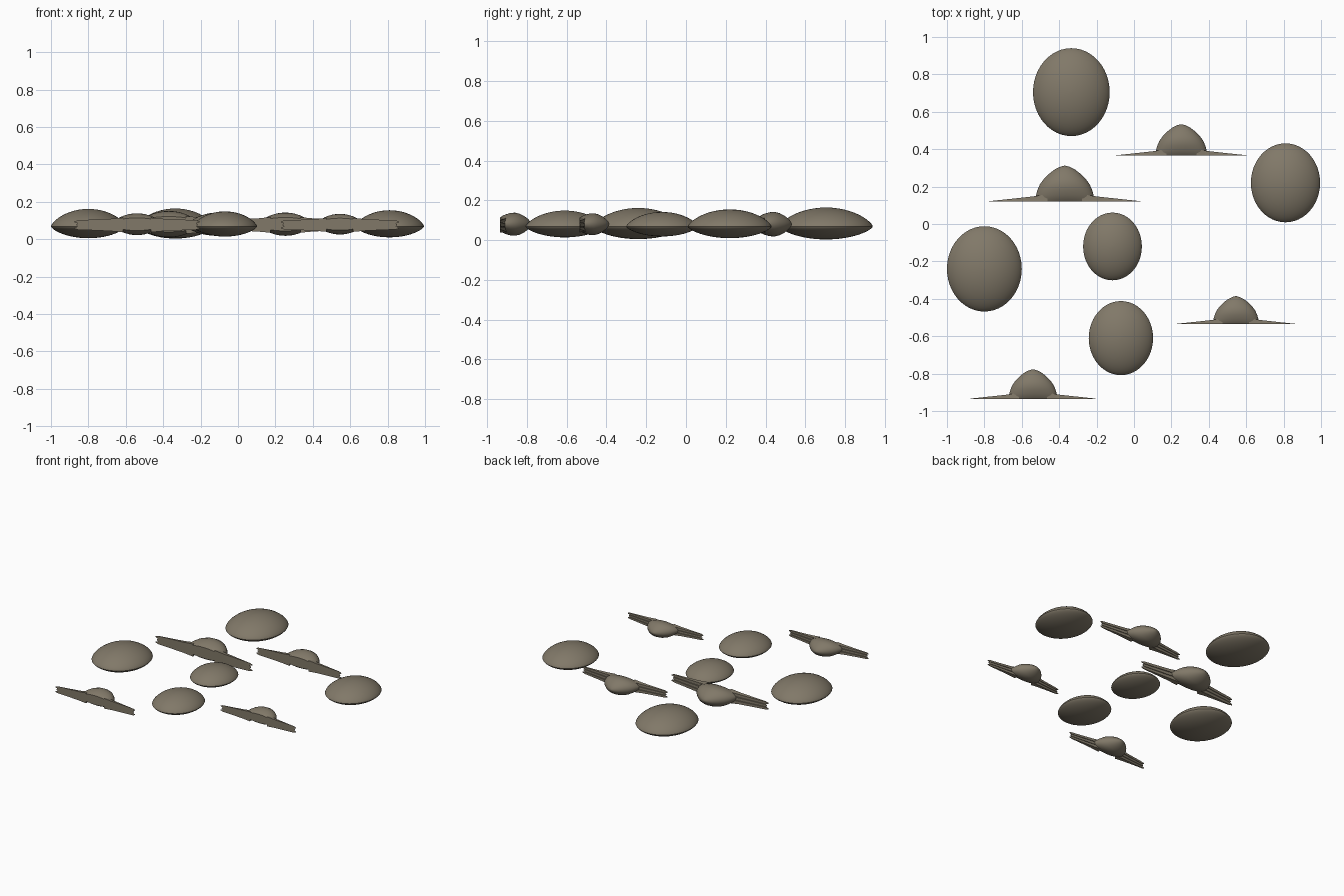
import bpy, bmesh, math

if "Cube" in bpy.data.objects:
    bpy.data.objects.remove(bpy.data.objects["Cube"])

mat = bpy.data.materials.new("stone_brown")
mat.diffuse_color = (0.22, 0.19, 0.14, 1)
mat.use_nodes = True
mat.node_tree.nodes["Principled BSDF"].inputs["Base Color"].default_value = mat.diffuse_color
N = 48


def finish(bm, name):
    bmesh.ops.recalc_face_normals(bm, faces=bm.faces)
    me = bpy.data.meshes.new(name)
    bm.to_mesh(me)
    bm.free()
    ob = bpy.data.objects.new(name, me)
    bpy.context.collection.objects.link(ob)
    me.materials.append(mat)
    bpy.ops.object.select_all(action='DESELECT')
    ob.select_set(True)
    bpy.context.view_layer.objects.active = ob
    bpy.ops.object.shade_smooth_by_angle(angle=math.radians(35))
    return ob


def loft(bm, rings):
    rows = [[bm.verts.new(p) for p in r] for r in rings]
    for a, b in zip(rows, rows[1:]):
        n = len(a)
        for i in range(n):
            bm.faces.new((a[i], a[(i + 1) % n], b[(i + 1) % n], b[i]))
    bm.faces.new(rows[0])
    bm.faces.new(rows[-1])


# Lens-shaped pebble with a pointed rim and a shallower underside
def pebble(name, x, y, rx, ry):
    s = rx / 0.203
    rings = []
    for k in range(-12, 13):
        r = max(math.cos(k / 12 * math.pi / 2), 0.01)
        h = (1 - r * r) ** 0.7
        z = 0.068 + (0.095 if k > 0 else -0.064) * s * h
        rings.append([(x + rx * r * math.cos(2 * math.pi * i / N),
                       y + ry * r * math.sin(2 * math.pi * i / N), z)
                      for i in range(N)])
    bm = bmesh.new()
    loft(bm, rings)
    finish(bm, name)


# Half dome, flat at the front, with two long tapering blades
def winged_dome(name, x, y, s):
    bm = bmesh.new()
    prof = [(0, .14, .036), (.012, .138, .045), (.03, .135, .053), (.055, .128, .06),
            (.08, .117, .062), (.105, .099, .056), (.13, .074, .043),
            (.15, .048, .028), (.163, .022, .013), (.168, .003, .002)]
    loft(bm, [[(x + s * w * math.cos(2 * math.pi * i / N), y + s * d,
                0.08 + s * h * math.sin(2 * math.pi * i / N))
               for i in range(N)] for d, w, h in prof])
    # each blade is three stacked fingers fanning out from the dome
    for side in (-1, 1):
        for j in (-1, 0, 1):
            rings = []
            for u, depth, zc, hh in ((.08, .034, .027, .0145), (.15, .024, .023, .012),
                                     (.25, .013, .020, .0105), (.335, .004, .018, .0095),
                                     (.355 if j else .345, .002, .018, .003)):
                xx = x + side * s * u
                zm = 0.08 - 0.004 + s * j * zc
                rings.append([(xx, y, zm - s * hh), (xx, y + s * depth, zm - s * hh * .8),
                              (xx, y + s * depth, zm + s * hh * .8), (xx, y, zm + s * hh)])
            loft(bm, rings)
    finish(bm, name)


for i, p in enumerate([(-.335, .705, .205, .235), (.81, .22, .185, .211),
                       (-.8, -.24, .2, .228), (-.115, -.12, .157, .181),
                       (-.07, -.61, .172, .198)]):
    pebble(f"pebble_{i + 1}", *p)

for i, p in enumerate([(.253, .365, 1.0), (-.37, .12, 1.14),
                       (.545, -.535, .888), (-.54, -.935, .938)]):
    winged_dome(f"winged_dome_{i + 1}", *p)
